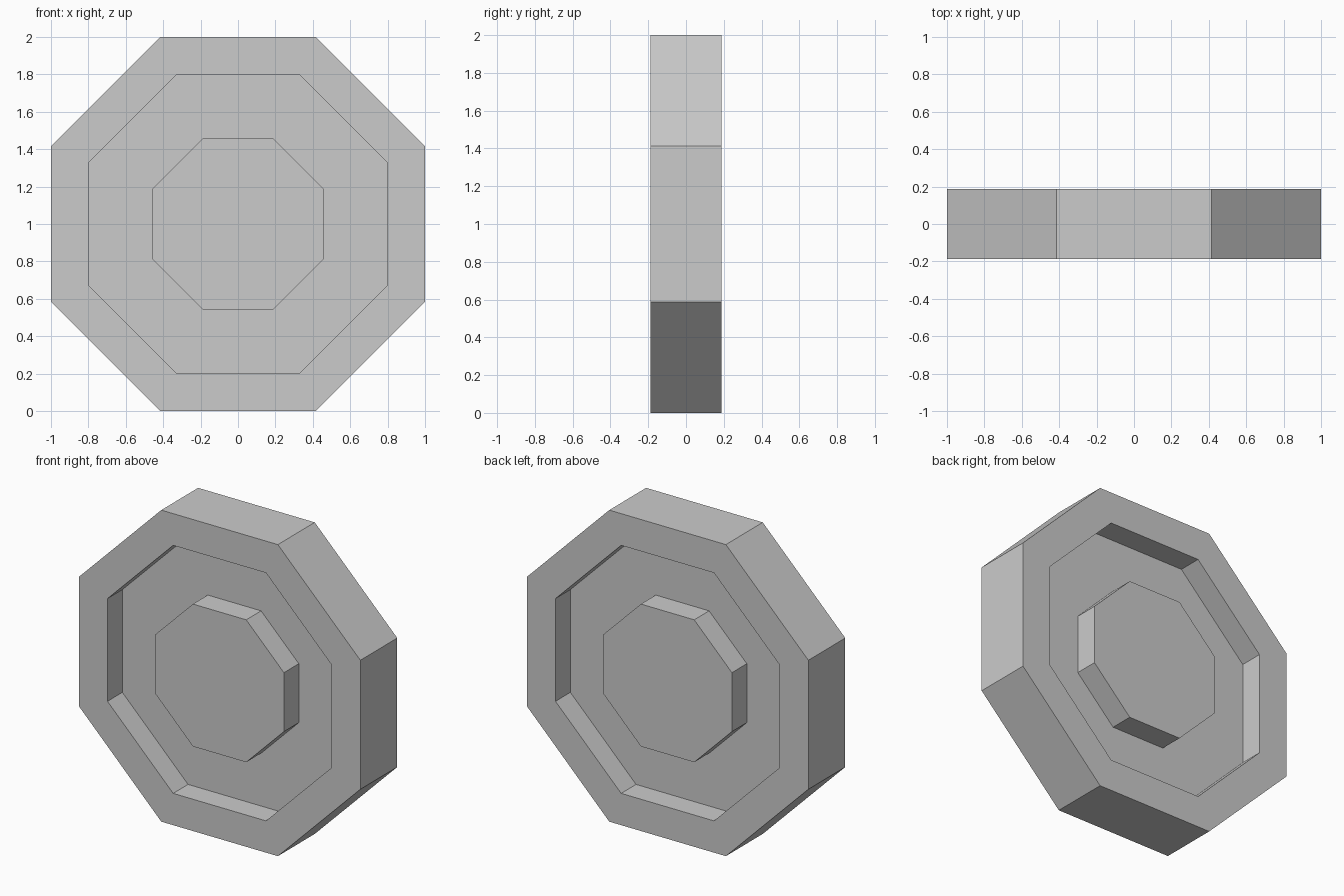
import bpy, bmesh, math

if "Cube" in bpy.data.objects:
    bpy.data.objects.remove(bpy.data.objects["Cube"])

SIDES = 8
HALF = 0.187        # half thickness
WEB = 0.036         # half thickness of the recessed web
RIM, INNER, HUB = 1.0, 0.796, 0.457   # centre-to-flat distances

# Half profile (distance to flat, depth) from hub face out to the rim
half = [(HUB, HALF), (HUB, WEB), (INNER, WEB), (INNER, HALF), (RIM, HALF)]
profile = [(a, -d) for a, d in half] + half[::-1]


def ring(bm, apothem, y):
    r = apothem / math.cos(math.pi / SIDES)
    angles = [(i + 0.5) * 2 * math.pi / SIDES for i in range(SIDES)]
    return [bm.verts.new((r * math.cos(t), y, 1 + r * math.sin(t))) for t in angles]


# Octagonal wheel: skin the rings and cap the hub on both faces
bm = bmesh.new()
rings = [ring(bm, a, y) for a, y in profile]
for a, b in zip(rings, rings[1:]):
    for i in range(SIDES):
        j = (i + 1) % SIDES
        bm.faces.new((a[i], a[j], b[j], b[i]))
bm.faces.new(rings[0])
bm.faces.new(rings[-1])
bmesh.ops.recalc_face_normals(bm, faces=bm.faces[:])

mesh = bpy.data.meshes.new("octagonal_wheel")
bm.to_mesh(mesh)
bm.free()
bpy.context.collection.objects.link(bpy.data.objects.new("octagonal_wheel", mesh))
